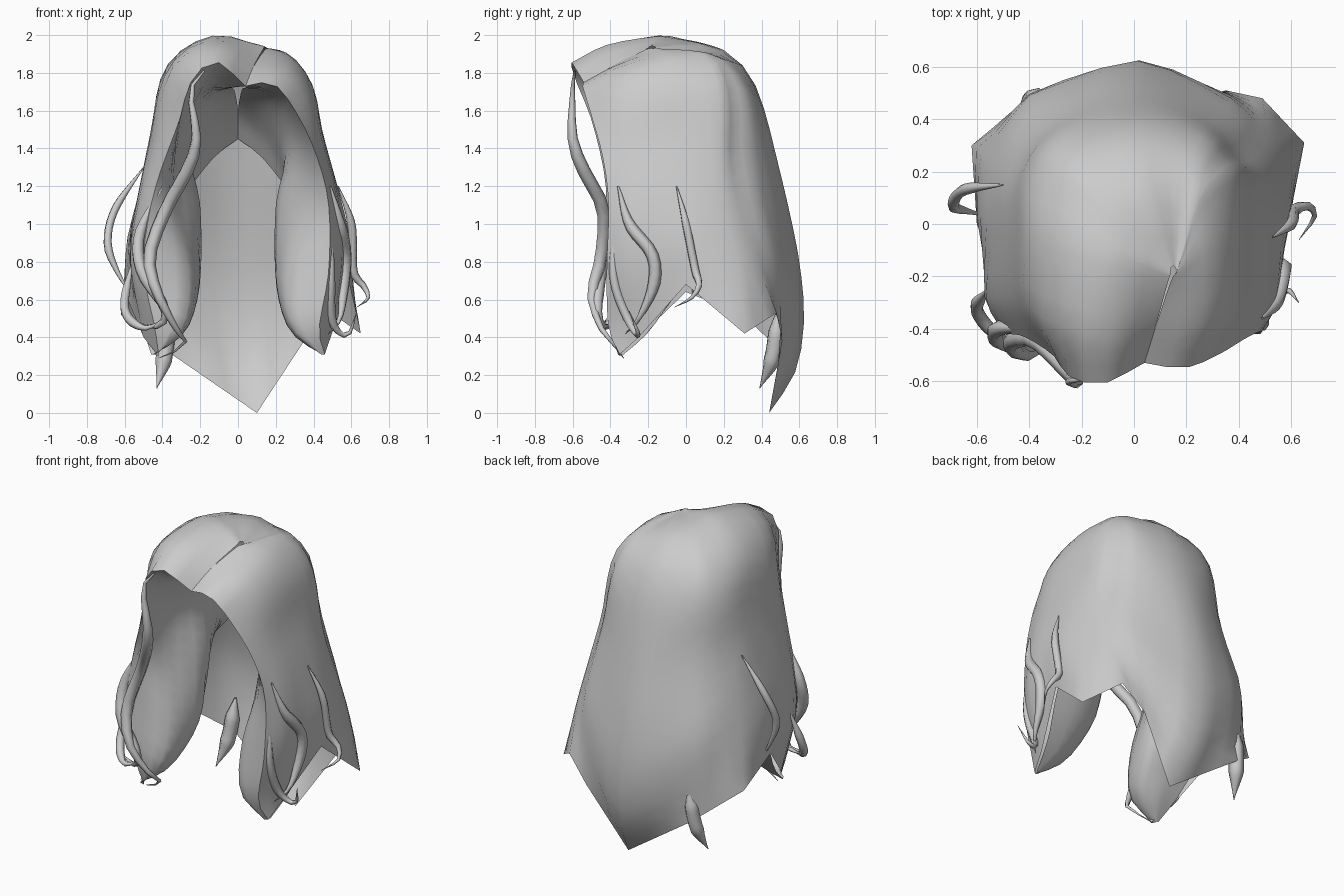
import bpy, bmesh
from mathutils import Vector

grey = bpy.data.materials.new("hair_grey")
grey.diffuse_color = (0.6, 0.6, 0.6, 1)


def catmull(a, b, c, d, t):
    return 0.5 * (2 * b + (c - a) * t + (2 * a - 5 * b + 4 * c - d) * t ** 2
                  + (3 * b - a - 3 * c + d) * t ** 3)


def padded(points):
    p = [Vector(q) for q in points]
    return [2 * p[0] - p[1]] + p + [2 * p[-1] - p[-2]]


def spline(points, count):
    """Smooth path through the points, resampled to evenly spaced samples."""
    p = padded(points)
    dense = [catmull(*p[i - 1:i + 3], k / 12) for i in range(1, len(p) - 2) for k in range(12)]
    dense.append(p[-2])
    dist = [0]
    for a, b in zip(dense, dense[1:]):
        dist.append(dist[-1] + (b - a).length)
    out, j = [], 0
    for k in range(count):
        s = dist[-1] * k / (count - 1)
        while j < len(dist) - 2 and dist[j + 1] < s:
            j += 1
        f = (s - dist[j]) / max(dist[j + 1] - dist[j], 1e-9)
        out.append(dense[j].lerp(dense[j + 1], min(f, 1)))
    return out


def across(row, sub, straight):
    """Subdivide between columns; straight = 1 gives straight pieces (for the hem)."""
    p = padded(row)
    out = []
    for i in range(1, len(p) - 2):
        for k in range(sub):
            t = k / sub
            out.append(catmull(*p[i - 1:i + 3], t).lerp(p[i].lerp(p[i + 1], t), straight))
    return out + [row[-1]]


def finish(ob):
    ob.data.materials.clear()
    ob.data.materials.append(grey)
    bpy.ops.object.select_all(action='DESELECT')
    ob.select_set(True)
    bpy.context.view_layer.objects.active = ob
    bpy.ops.object.shade_smooth()


def sheet(name, columns, rows=20, sub=3, flip=False):
    """Lofted surface through a series of vertical columns."""
    cols = [spline(c, rows) for c in columns]
    lines = [across([c[r] for c in cols], sub, (r / (rows - 1)) ** 5) for r in range(rows)]
    bm = bmesh.new()
    grid = [[bm.verts.new(v) for v in line] for line in lines]
    for r in range(rows - 1):
        for c in range(len(grid[0]) - 1):
            q = [grid[r][c], grid[r + 1][c], grid[r + 1][c + 1], grid[r][c + 1]]
            bm.faces.new(q[::-1] if flip else q)
    me = bpy.data.meshes.new(name)
    bm.to_mesh(me)
    bm.free()
    ob = bpy.data.objects.new(name, me)
    bpy.context.collection.objects.link(ob)
    finish(ob)


def strand(name, points, radius):
    """Thin curling lock that tapers to a point."""
    cu = bpy.data.curves.new(name, 'CURVE')
    cu.dimensions = '3D'
    cu.bevel_depth = radius
    cu.bevel_resolution = 1
    n = 20
    sp = cu.splines.new('POLY')
    sp.points.add(n - 1)
    for i, v in enumerate(spline(points, n)):
        t = i / (n - 1)
        sp.points[i].co = (*v, 1)
        sp.points[i].radius = max(0.05, min(1, 0.15 + 3 * t, 2.8 * (1 - t)))
    ob = bpy.data.objects.new(name, cu)
    bpy.context.collection.objects.link(ob)
    bpy.ops.object.select_all(action='DESELECT')
    bpy.context.view_layer.objects.active = ob
    ob.select_set(True)
    bpy.ops.object.convert(target='MESH')
    finish(bpy.context.object)


# Outer hair: columns from the parting down to the hem, right front to back to left front
front_edge = [(.04, -.53, 1.73), (.19, -.55, 1.74), (.32, -.5, 1.57), (.42, -.44, 1.35),
              (.48, -.41, 1.1), (.48, -.42, .75), (.43, -.41, .45), (.46, -.35, .31)]
right = [
    front_edge,
    [(.08, -.4, 1.83), (.26, -.37, 1.82), (.38, -.33, 1.68), (.45, -.28, 1.42), (.53, -.28, 1.1),
     (.55, -.28, .8), (.49, -.25, .4)],
    [(.14, -.22, 1.92), (.29, -.12, 1.88), (.4, -.08, 1.72), (.45, -.03, 1.48), (.54, 0, 1.15),
     (.59, 0, .92), (.59, 0, .68)],
    [(.16, -.19, 1.93), (.26, .06, 1.9), (.37, .16, 1.76), (.42, .18, 1.58), (.46, .18, 1.35),
     (.52, .2, 1.1), (.57, .27, .8), (.65, .31, .42)],
    [(.165, -.18, 1.93), (.24, .13, 1.9), (.32, .23, 1.76), (.36, .26, 1.58), (.4, .26, 1.35),
     (.45, .31, 1.1), (.5, .38, .8), (.49, .48, .53)],
    [(.16, -.17, 1.93), (.18, .18, 1.89), (.24, .31, 1.75), (.27, .36, 1.58), (.3, .38, 1.35),
     (.34, .42, 1.1), (.37, .48, .8), (.35, .51, .38)]]
back = [[(.15, -.16, 1.935), (.06, .1, 1.95), (0, .26, 1.88), (0, .37, 1.73), (0, .43, 1.55),
         (0, .48, 1.35), (0, .54, 1.1), (0, .6, .8), (.02, .625, .5), (.05, .58, .22), (.1, .44, 0)]]
left = [
    [(.14, -.17, 1.94), (-.04, .04, 1.97), (-.18, .22, 1.88), (-.26, .32, 1.74), (-.29, .36, 1.56),
     (-.31, .38, 1.35), (-.35, .43, 1.1), (-.4, .49, .8), (-.38, .5, .33)],
    [(.14, -.19, 1.94), (-.07, -.04, 1.985), (-.26, .11, 1.9), (-.38, .18, 1.74), (-.42, .2, 1.56),
     (-.45, .19, 1.35), (-.51, .21, 1.1), (-.57, .26, .8), (-.62, .3, .52)],
    [(.13, -.22, 1.92), (-.1, -.16, 2), (-.3, -.1, 1.92), (-.41, -.06, 1.77), (-.46, 0, 1.5),
     (-.53, 0, 1.15), (-.59, 0, .9), (-.6, 0, .64)],
    [(.08, -.4, 1.83), (-.1, -.42, 1.95), (-.3, -.38, 1.88), (-.4, -.32, 1.7), (-.46, -.28, 1.4),
     (-.53, -.28, 1.1), (-.57, -.28, .8), (-.5, -.25, .4)],
    [(.04, -.53, 1.73), (-.12, -.61, 1.86), (-.25, -.58, 1.75), (-.31, -.5, 1.55), (-.42, -.43, 1.25),
     (-.48, -.42, 1), (-.5, -.41, .75), (-.44, -.4, .45), (-.42, -.35, .3)]]
sheet("outer_hair", right + back + left)

# Inner lining of the hood, running down into the inner faces of the thick front locks
lining = [
    [(.04, -.34, 1.72), (.2, -.32, 1.69), (.32, -.26, 1.42), (.33, -.27, 1.1), (.26, -.33, .75),
     (.29, -.39, .46), (.44, -.36, .31)],
    [(.02, 0, 1.71), (.14, 0, 1.65), (.25, 0, 1.38), (.2, -.04, 1.1), (.2, -.09, .7),
     (.26, -.26, .46), (.36, -.33, .36), (.45, -.34, .31)],
    [(0, .3, 1.6), (.12, .3, 1.5), (.24, .25, 1.3), (.3, .16, 1.05), (.36, .03, .75),
     (.36, -.2, .44), (.45, -.33, .31)],
    [(0, .45, 1.45), (.12, .42, 1.36), (.25, .36, 1.2), (.4, .26, 1), (.56, .04, .78),
     (.5, -.18, .45), (.46, -.33, .31)]]
for name, s, edge in (("right_inner_lining", 1, front_edge), ("left_inner_lining", -1, left[-1])):
    sheet(name, [edge] + [[(s * x, y, z) for x, y, z in c] for c in lining], flip=s > 0)

# Loose curling strands
strand("left_fringe_strand", [(-.18, -.59, 1.81), (-.25, -.6, 1.7), (-.22, -.6, 1.45), (-.27, -.54, 1.28),
       (-.38, -.44, 1.08), (-.47, -.45, .82), (-.42, -.5, .62), (-.33, -.45, .45), (-.28, -.38, .36),
       (-.42, -.33, .29)], .035)
strand("left_cheek_strand", [(-.4, -.4, 1.2), (-.52, -.4, .95), (-.51, -.45, .75), (-.39, -.47, .56),
       (-.42, -.44, .46), (-.58, -.38, .48)], .033)
strand("left_side_strand", [(-.5, .15, 1.3), (-.65, .13, 1.08), (-.69, .07, .9), (-.64, .05, .75),
       (-.55, .03, .6)], .022)
strand("left_low_strand", [(-.56, -.25, .8), (-.6, -.33, .55), (-.5, -.44, .45), (-.38, -.42, .5)], .025)
strand("back_left_tip", [(-.36, .49, .55), (-.39, .46, .3), (-.43, .39, .13)], .045)
strand("right_cheek_strand", [(.49, -.36, 1.2), (.54, -.3, 1), (.57, -.18, .84), (.56, -.17, .68),
       (.54, -.25, .5), (.48, -.32, .42)], .033)
strand("right_curl_strand", [(.49, -.38, 1), (.49, -.38, .7), (.5, -.3, .48), (.58, -.25, .41),
       (.63, -.3, .54)], .025)
strand("right_side_strand", [(.53, -.05, 1.2), (.6, 0, 1), (.61, .05, .75), (.66, .07, .68),
       (.69, .03, .61), (.63, -.06, .56)], .023)
